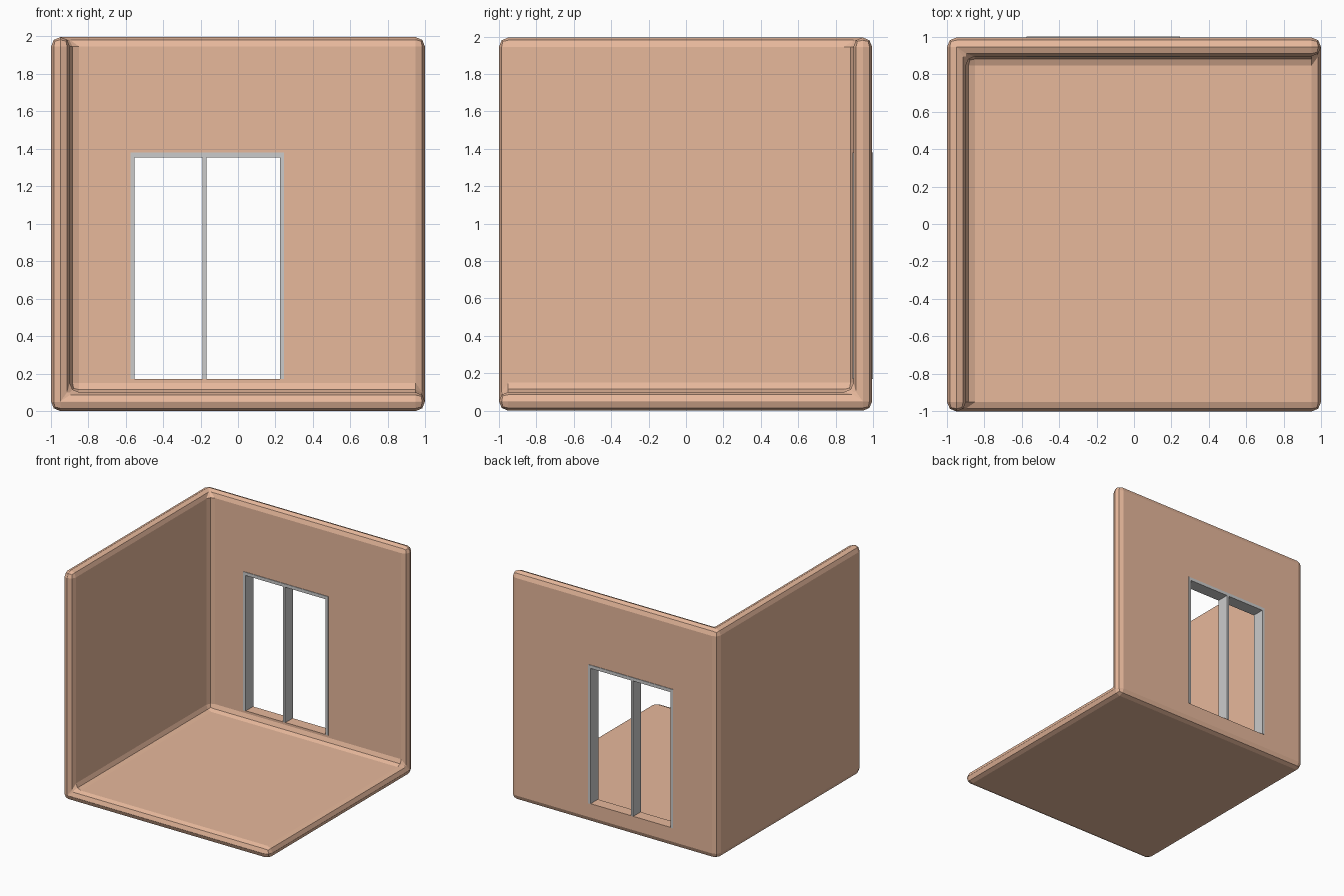
import bpy, bmesh

if "Cube" in bpy.data.objects:
    bpy.data.objects.remove(bpy.data.objects["Cube"])

S = 1.995            # side of the room shell
Y0, Y1 = -1.0, 0.995
HX0, HX1, HZ0, HZ1 = -0.573, 0.245, 0.17, 1.38   # door opening


def box(name, x, y, z):
    bm = bmesh.new()
    bmesh.ops.create_cube(bm, size=1)
    for v in bm.verts:
        for i, (a, b) in enumerate((x, y, z)):
            v.co[i] = a if v.co[i] < 0 else b
    me = bpy.data.meshes.new(name)
    bm.to_mesh(me)
    bm.free()
    ob = bpy.data.objects.new(name, me)
    bpy.context.collection.objects.link(ob)
    return ob


# Room shell: three faces of a cube (floor, left wall, back wall), thickened and rounded
room = box("room_shell", (-S / 2, S / 2), (Y0, Y1), (0, S))
bm = bmesh.new()
bm.from_mesh(room.data)
bm.normal_update()
extra = [f for f in bm.faces if f.normal.x > 0.5 or f.normal.y < -0.5 or f.normal.z > 0.5]
bmesh.ops.delete(bm, geom=extra, context='FACES')
bm.to_mesh(room.data)
bm.free()

sol = room.modifiers.new("thickness", 'SOLIDIFY')
sol.thickness = 0.1
sol.offset = -1
sol.use_even_offset = True
sol.use_quality_normals = True
bev = room.modifiers.new("rounding", 'BEVEL')
bev.width = 0.0495
bev.segments = 2
bev.limit_method = 'ANGLE'

# Door opening through the back wall
cutter = box("opening_cutter", (HX0 + 0.004, HX1 - 0.004), (0.7, 1.2), (HZ0, HZ1 - 0.004))
cutter.hide_render = True
cutter.hide_viewport = True
cutter.display_type = 'WIRE'
cut = room.modifiers.new("opening", 'BOOLEAN')
cut.object = cutter
cut.solver = 'EXACT'

mat = bpy.data.materials.new("clay")
mat.diffuse_color = (0.8, 0.48, 0.33, 1)
mat.use_nodes = True
mat.node_tree.nodes["Principled BSDF"].inputs["Base Color"].default_value = mat.diffuse_color
room.data.materials.append(mat)

# Door frame: two jambs, a lintel and a centre post
D = (0.89, 1.0)
box("left_jamb", (HX0, HX0 + 0.022), D, (HZ0, HZ1 - 0.028))
box("right_jamb", (HX1 - 0.022, HX1), D, (HZ0, HZ1 - 0.028))
box("lintel", (HX0, HX1), D, (HZ1 - 0.028, HZ1))
box("centre_post", (-0.189, -0.169), D, (HZ0, HZ1 - 0.028))
